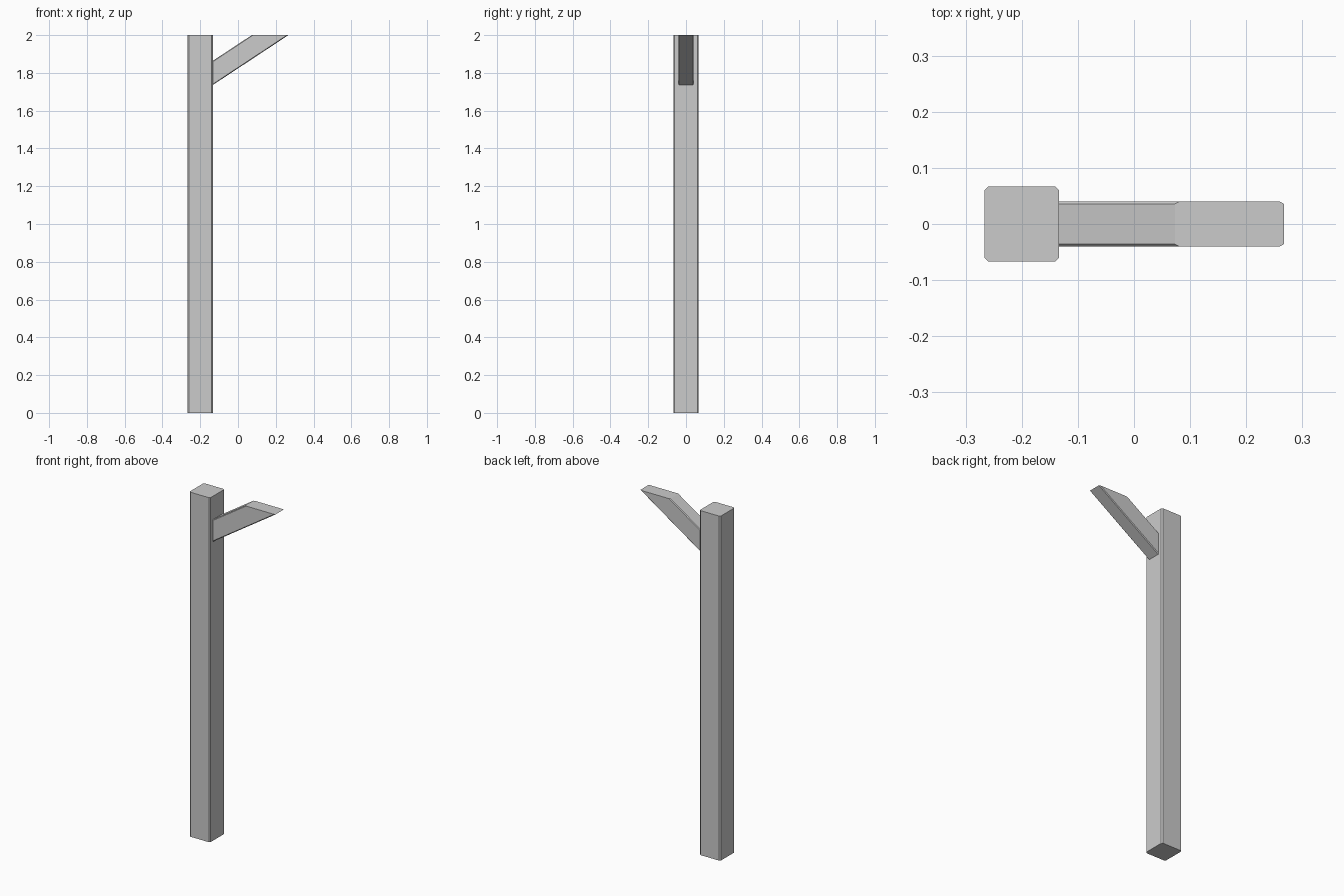
import bpy, bmesh

if "Cube" in bpy.data.objects:
    bpy.data.objects.remove(bpy.data.objects["Cube"])


def chamfered_rect(w, h, c):
    """Eight-point outline of a w x h rectangle with corners cut by c=(cw, ch)."""
    a, b = w / 2, h / 2
    cw, ch = c
    return [(a, -b + ch), (a, b - ch), (a - cw, b), (-a + cw, b),
            (-a, b - ch), (-a, -b + ch), (-a + cw, -b), (a - cw, -b)]


def prism(name, start, end):
    """Solid between two matching outlines."""
    bm = bmesh.new()
    lo = [bm.verts.new(p) for p in start]
    hi = [bm.verts.new(p) for p in end]
    bm.faces.new(lo)
    bm.faces.new(hi)
    n = len(lo)
    for i in range(n):
        j = (i + 1) % n
        bm.faces.new((lo[i], lo[j], hi[j], hi[i]))
    bmesh.ops.recalc_face_normals(bm, faces=bm.faces)
    mesh = bpy.data.meshes.new(name)
    bm.to_mesh(mesh)
    bm.free()
    ob = bpy.data.objects.new(name, mesh)
    bpy.context.collection.objects.link(ob)
    return ob


TOP = 2.0

# Upright square post with chamfered long edges
outline = chamfered_rect(0.1335, 0.1335, (0.007, 0.007))
prism("post", [(x - 0.2, y, 0) for x, y in outline],
      [(x - 0.2, y, TOP) for x, y in outline])

# Sloping brace: plumb cut against the post, level cut at the top
face_x, tip_x = -0.1333, 0.267
low_z, height = 1.736, 0.128
slope = (TOP - low_z) / (tip_x - face_x)
section = chamfered_rect(0.08, height, (0.004, 0.005))
foot = [(face_x, y, low_z + height / 2 + z) for y, z in section]
head = [(face_x + (TOP - z) / slope, y, TOP) for x, y, z in foot]
prism("brace", foot, head)
